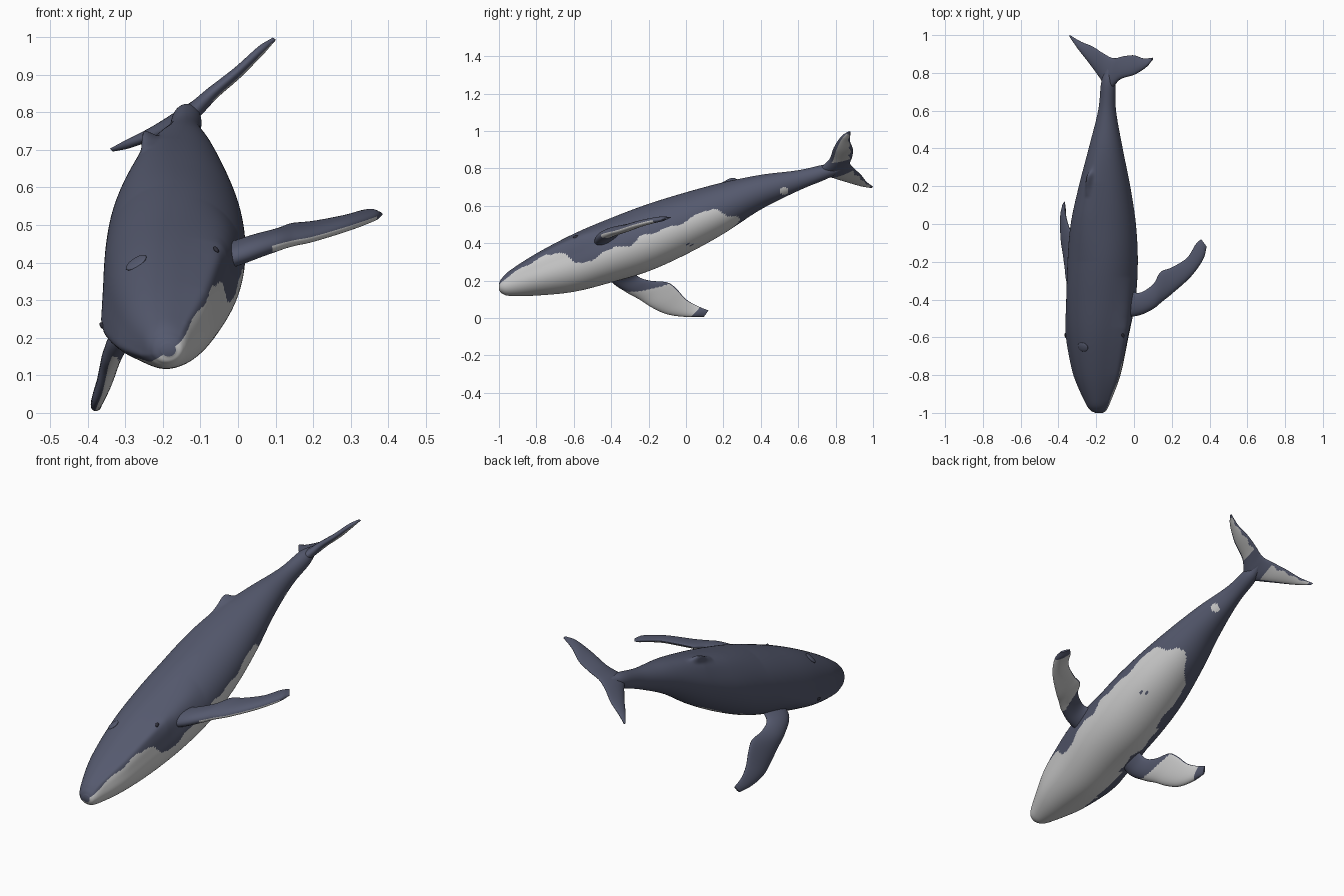
import bpy, bmesh, math
from mathutils import Vector

if "Cube" in bpy.data.objects:
    bpy.data.objects.remove(bpy.data.objects["Cube"], do_unlink=True)


def material(name, rgb):
    m = bpy.data.materials.new(name)
    m.use_nodes = True
    m.diffuse_color = (*rgb, 1)
    bsdf = m.node_tree.nodes["Principled BSDF"]
    bsdf.inputs["Base Color"].default_value = (*rgb, 1)
    bsdf.inputs["Roughness"].default_value = 0.7
    return m


SLATE = material("slate skin", (0.09, 0.1, 0.155))
PALE = material("pale belly", (0.62, 0.62, 0.62))
GREY = material("grey fluke underside", (0.48, 0.48, 0.48))
DARK = material("dark eye", (0.03, 0.03, 0.045))

ROLL = math.radians(34)  # the body leans to its right
DORSAL = Vector((-math.sin(ROLL), 0, math.cos(ROLL)))


def spline(points, t):
    """Smooth curve through equal-length tuples, t from 0 to 1."""
    n = len(points) - 1
    i = min(int(t * n), n - 1)
    f = t * n - i
    p1, p2 = points[i], points[i + 1]
    p0 = points[i - 1] if i else [2 * a - b for a, b in zip(p1, p2)]
    p3 = points[i + 2] if i + 2 <= n else [2 * b - a for a, b in zip(p1, p2)]
    return [b + f / 2 * (c - a + f * (2 * a - 5 * b + 4 * c - d + f * (3 * (b - c) + d - a)))
            for a, b, c, d in zip(p0, p1, p2, p3)]


def lookup(table, x):
    """Straight-line interpolation in a short table of pairs."""
    for (x0, v0), (x1, v1) in zip(table, table[1:]):
        if x <= x1:
            return v0 + (v1 - v0) * max(0, x - x0) / (x1 - x0)
    return table[-1][1]


def loft(name, rings, is_pale, pale_mat=PALE):
    """Skin closed rings; is_pale(ring, step, face centre) picks the colour."""
    bm = bmesh.new()
    loops = [[bm.verts.new(p) for p in ring] for ring in rings]
    n = len(loops[0])
    for i, (a, b) in enumerate(zip(loops, loops[1:])):
        for j in range(n):
            k = (j + 1) % n
            face = bm.faces.new((a[j], a[k], b[k], b[j]))
            face.material_index = int(is_pale(i, j, face.calc_center_median()))
    for end in (loops[0], loops[-1]):
        bm.faces.new(end)
    bmesh.ops.recalc_face_normals(bm, faces=bm.faces)
    mesh = bpy.data.meshes.new(name)
    bm.to_mesh(mesh)
    bm.free()
    mesh.materials.append(SLATE)
    mesh.materials.append(pale_mat)
    ob = bpy.data.objects.new(name, mesh)
    bpy.context.collection.objects.link(ob)
    smooth(ob)


def smooth(ob):
    bpy.ops.object.select_all(action='DESELECT')
    ob.select_set(True)
    bpy.context.view_layer.objects.active = ob
    bpy.ops.object.shade_smooth_by_angle(angle=math.radians(50))


# Body stations: y, lowest x, highest x, lowest z, highest z
BODY = [(-1.0, -.205, -.165, .15, .185), (-.985, -.232, -.145, .132, .212),
        (-.94, -.258, -.124, .118, .255), (-.8, -.308, -.072, .12, .345),
        (-.6, -.343, -.03, .14, .45), (-.4, -.355, .008, .19, .535),
        (-.2, -.352, .02, .25, .61), (0, -.335, .01, .34, .67),
        (.2, -.292, -.02, .45, .722), (.4, -.24, -.06, .58, .765),
        (.6, -.19, -.095, .68, .79), (.74, -.175, -.098, .738, .82),
        (.8, -.157, -.11, .768, .82), (.86, -.126, -.112, .808, .82)]
# Ridge along the back, the small fin on it and the broad jaw, as shares of the radius along y
RIDGE = [(-.2, 0), (.05, .08), (.22, .12), (.4, .03), (.5, 0)]
FIN = [(.14, 0), (.19, .1), (.235, .24), (.255, .25), (.285, .03), (.31, 0)]
JAW = [(-1, 0), (-.94, .1), (-.8, .17), (-.55, .17), (-.42, .08), (-.28, 0)]
LIP = [(-1, 0), (-.94, .035), (-.62, .04), (-.5, 0)]
AROUND, ALONG = 180, 260


def skin_point(station, angle):
    """Point on the body; the angle in degrees is measured from mid-belly."""
    y, x0, x1, z0, z1 = station
    a = math.radians(angle - 90) + ROLL
    side = abs((angle + 180) % 360 - 180)
    r = (1 + lookup(JAW, y) * math.exp(-((side - 98) / 20) ** 2)
         + lookup(LIP, y) * math.exp(-((side - 100) / 7) ** 2)
         + lookup(RIDGE, y) * math.exp(-((side - 180) / 24) ** 2)
         + lookup(FIN, y) * math.exp(-((side - 180) / 6) ** 2))
    return Vector(((x0 + x1) / 2 + r * (x1 - x0) / 2 * math.cos(a), y,
                   (z0 + z1) / 2 + r * (z1 - z0) / 2 * math.sin(a)))


# Half-width of the pale belly in degrees along y
BELLY = [(-1, 86), (-.9, 93), (-.75, 92), (-.68, 88), (-.65, 80), (-.6, 58), (-.5, 46),
         (-.44, 60), (-.3, 54), (-.24, 62), (0, 60), (.1, 68), (.16, 60), (.22, 36),
         (.27, 20), (.29, 0)]
stations = [spline(BODY, i / ALONG) for i in range(ALONG + 1)]


def belly(i, j, c):
    angle = (j + .5) * 360 / AROUND
    side = (angle + 180) % 360 - 180
    edge = lookup(BELLY, c.y) + 2 * math.sin(c.y * 47)
    if side < 0:
        if c.y < -.65:
            edge -= 8
        elif c.y < -.42:
            edge = max(edge, 70)
        elif c.y > -.1:
            edge *= .86
    spot = side > 0 and (c.y - .525) ** 2 + (c.z - .68) ** 2 < .021 ** 2
    fleck = any(abs(side - s) < 3 and abs(c.y - y) < .01 for s, y in ((12, .01), (4, .025)))
    return spot or (c.y < .29 and abs(side) < edge and not fleck)


loft("body", [[skin_point(s, j * 360 / AROUND) for j in range(AROUND)] for s in stations], belly)


def blade(name, edges, thick, is_pale, pale_mat=PALE, steps=56, around=40):
    """Lens-section fin through (leading point, trailing point) stations."""
    flat = [lead + trail for lead, trail in edges]
    rings = []
    for i in range(steps + 1):
        t = i / steps
        p = spline(flat, t)
        lead, trail = Vector(p[:3]), Vector(p[3:])
        q0, q1 = spline(flat, max(0, t - .03)), spline(flat, min(1, t + .03))
        span = Vector([q1[k] + q1[k + 3] - q0[k] - q0[k + 3] for k in range(3)])
        normal = (trail - lead).cross(span).normalized()
        if normal.dot(DORSAL) < 0:
            normal = -normal
        ring = []
        for j in range(around):
            u = 2 * math.pi * j / around
            across = (1 - math.cos(u)) / 2
            ring.append(lead.lerp(trail, across)
                        + normal * lookup(thick, t) * math.sin(u) * (1.2 - .6 * across))
        rings.append(ring)

    def pale(i, j, c):
        # Chord share, negative on the upper surface
        u = 2 * math.pi * (j + .5) / around
        across = (1 - math.cos(u)) / 2
        return is_pale((i + .5) / steps, across if u > math.pi else -across)
    loft(name, rings, pale, pale_mat)


def left_patch(t, across):
    return .36 + .1 * across < t < .89 and -.01 < across < .98


def right_patch(t, across):
    return .24 + .22 * across < t < .89 and .01 < across < .98


def fluke_patch(t, across):
    s = abs(2 * t - 1)
    return .22 < s < .93 and .14 < across < .86 + .05 * math.sin(s * 30)


FLIPPER_THICK = [(0, .035), (.25, .029), (.6, .022), (.93, .014), (1, .005)]
blade("left_flipper", [
    ((-.14, -.47, .33), (-.14, -.34, .37)), ((-.05, -.49, .39), (-.05, -.34, .43)),
    ((.03, -.482, .418), (.025, -.365, .463)), ((.1, -.45, .442), (.1, -.32, .484)),
    ((.15, -.41, .455), (.14, -.255, .5)), ((.2, -.37, .465), (.2, -.23, .507)),
    ((.3, -.28, .495), (.28, -.18, .522)), ((.365, -.19, .518), (.325, -.11, .535)),
    ((.385, -.12, .528), (.355, -.08, .538))], FLIPPER_THICK, left_patch)

blade("right_flipper", [
    ((-.24, -.41, .27), (-.22, -.27, .3)), ((-.315, -.4, .2), (-.285, -.265, .23)),
    ((-.345, -.32, .14), (-.305, -.2, .2)), ((-.355, -.25, .1), (-.315, -.1, .19)),
    ((-.365, -.18, .055), (-.33, -.05, .155)), ((-.378, -.1, .02), (-.35, 0, .1)),
    ((-.382, 0, .006), (-.365, .06, .065)), ((-.378, .095, .006), (-.366, .12, .04))],
    FLIPPER_THICK, right_patch)

# Flukes run from the right tip across the tail to the left tip
blade("tail_flukes", [
    ((-.335, .985, .697), (-.34, 1, .702)), ((-.29, .92, .712), (-.28, .965, .728)),
    ((-.235, .85, .732), (-.22, .94, .76)), ((-.18, .775, .755), (-.165, .905, .795)),
    ((-.135, .71, .78), (-.11, .878, .825)),
    ((-.075, .765, .845), (-.055, .888, .86)), ((0, .79, .91), (0, .893, .9)),
    ((.06, .828, .968), (.05, .877, .947)), ((.095, .868, .997), (.1, .88, .993))],
    [(0, .005), (.1, .012), (.35, .018), (.5, .024), (.65, .018), (.9, .012), (1, .005)],
    fluke_patch, GREY, steps=88)


def bead(name, y, angle, size, mat):
    """Low rounded detail on the skin, turned with the roll and slope of the body."""
    station = min(stations, key=lambda s: abs(s[0] - y))
    bpy.ops.mesh.primitive_uv_sphere_add(segments=20, ring_count=12, radius=1,
                                         location=skin_point(station, angle),
                                         rotation=(math.radians(25), -ROLL, 0))
    ob = bpy.context.object
    ob.name = name
    ob.scale = size
    ob.data.materials.append(mat)
    smooth(ob)


bead("blowhole_mound", -.65, 180, (.032, .026, .007), SLATE)
for label, sign in (("left", 1), ("right", -1)):
    bead(label + "_eye", -.59, sign * 103, (.006, .014, .009), DARK)
